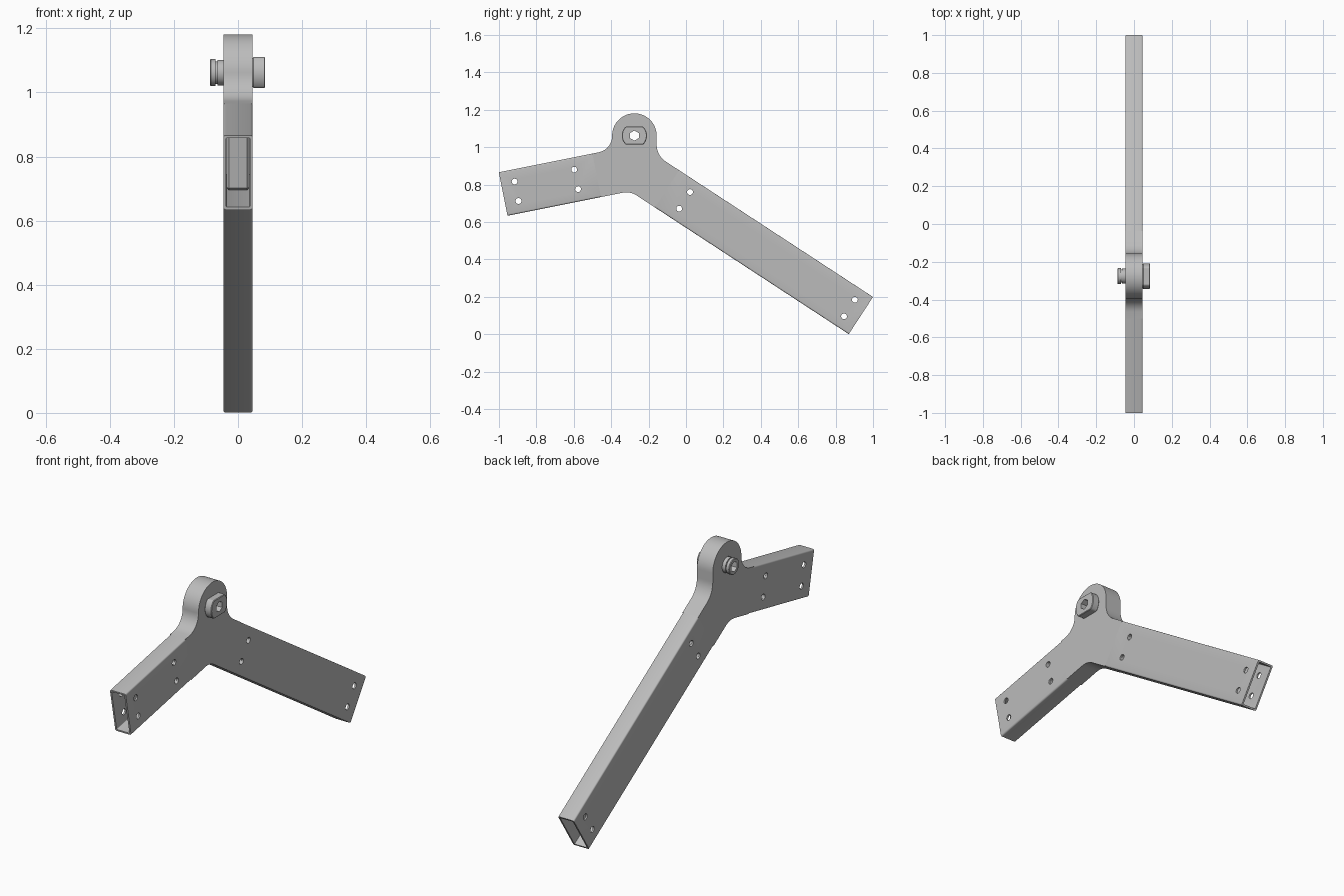
import bpy, bmesh, math
from mathutils import Vector

if "Cube" in bpy.data.objects:
    bpy.data.objects.remove(bpy.data.objects["Cube"], do_unlink=True)

HALF_T = 0.046        # half thickness along x
HALF_W = 0.1185       # half depth of each arm
WALL = 0.009
PIVOT = Vector((-0.276, 1.062))
HUB_R = 0.119

metal = bpy.data.materials.new("grey metal")
metal.use_nodes = True
GREY = (0.5, 0.5, 0.5, 1)
metal.diffuse_color = GREY
metal.node_tree.nodes["Principled BSDF"].inputs["Base Color"].default_value = GREY


def circle(r, n, start=0.0, center=Vector((0, 0))):
    return [center + r * Vector((math.cos(start + math.tau * i / n),
                                 math.sin(start + math.tau * i / n))) for i in range(n)]


def fillet(prev, corner, nxt, r, seg=10):
    """Points of an arc of radius r rounding a corner."""
    a, b = (prev - corner).normalized(), (nxt - corner).normalized()
    half = a.angle(b) / 2
    t = r / math.tan(half)
    center = corner + (a + b).normalized() * (r / math.sin(half))
    s, e = corner + a * t - center, corner + b * t - center
    out = []
    for i in range(seg + 1):
        k = i / seg
        th = s.angle(e)
        out.append(center + (s * math.sin((1 - k) * th) + e * math.sin(k * th)) / math.sin(th))
    return out


def rounded_rect(hx, hy, r):
    c = [Vector(p) for p in ((hx, hy), (-hx, hy), (-hx, -hy), (hx, -hy))]
    return [p for i in range(4) for p in fillet(c[i - 1], c[i], c[(i + 1) % 4], r, 4)]


def finish(name, bm):
    bmesh.ops.recalc_face_normals(bm, faces=bm.faces)
    me = bpy.data.meshes.new(name)
    bm.to_mesh(me)
    bm.free()
    me.materials.append(metal)
    ob = bpy.data.objects.new(name, me)
    bpy.context.collection.objects.link(ob)
    return ob


def loft(name, rings, closed=False):
    """Skin a list of rings; cap both ends, or join last to first."""
    bm = bmesh.new()
    vs = [[bm.verts.new(p) for p in ring] for ring in rings]
    n = len(vs[0])
    for k in range(len(vs) if closed else len(vs) - 1):
        a, b = vs[k], vs[(k + 1) % len(vs)]
        for i in range(n):
            j = (i + 1) % n
            bm.faces.new((a[i], a[j], b[j], b[i]))
    if not closed:
        bm.faces.new(vs[0])
        bm.faces.new(vs[-1])
    return finish(name, bm)


def prism(name, pts, x0, x1):
    return loft(name, [[(x, p.x, p.y) for p in pts] for x in (x0, x1)])


def apply(ob, mod):
    bpy.ops.object.select_all(action='DESELECT')
    bpy.context.view_layer.objects.active = ob
    ob.select_set(True)
    bpy.ops.object.modifier_apply(modifier=mod.name)


def chamfer(ob, width):
    m = ob.modifiers.new("chamfer", 'BEVEL')
    m.width, m.segments, m.limit_method = width, 1, 'ANGLE'
    apply(ob, m)


def cut(ob, outline):
    """Cut an outline in the side plane right through an object."""
    cutter = prism("cutter", outline, -0.2, 0.2)
    cutter.hide_render = True
    m = ob.modifiers.new("cut", 'BOOLEAN')
    m.operation, m.solver, m.object = 'DIFFERENCE', 'EXACT', cutter
    apply(ob, m)
    bpy.data.objects.remove(cutter, do_unlink=True)


def smooth(ob):
    bpy.ops.object.select_all(action='DESELECT')
    bpy.context.view_layer.objects.active = ob
    ob.select_set(True)
    bpy.ops.object.shade_smooth_by_angle(angle=math.radians(30))


parts = []


def arm(name, end, direction, length):
    """Hollow tube with a plug in its inner end; returns the seam's top and bottom corners."""
    u = Vector(direction).normalized()
    n = Vector((-u.y, u.x))
    if n.y < 0:
        n = -n
    end = Vector(end)
    seam = end - u * length

    def ring(section, base):
        return [(p.x, *(base + n * p.y)) for p in section]

    outer = rounded_rect(HALF_T, HALF_W, 0.008)
    inner = rounded_rect(HALF_T - WALL, HALF_W - WALL, 0.003)
    tube = loft(name + "_tube", [ring(outer, seam), ring(outer, end),
                                 ring(inner, end), ring(inner, seam)], closed=True)
    hx, hn = HALF_T - WALL - 0.0005, HALF_W - WALL - 0.0005
    rect = [Vector(p) for p in ((hx, hn), (-hx, hn), (-hx, -hn), (hx, -hn))]
    plug = loft(name + "_plug", [ring(rect, seam - u * 0.02), ring(rect, seam + u * 0.25)])
    chamfer(plug, 0.008)
    # Pairs of fixing holes near both ends
    for side in (-1, 1):
        for base in (end - u * 0.073, seam + u * 0.112):
            hole = circle(0.0155, 20, 0, base + n * side * 0.053)
            cut(tube, hole)
            if base != end - u * 0.073:
                cut(plug, hole)
    parts.extend((tube, plug))
    return seam + n * HALF_W, seam - n * HALF_W, u


def meet(p, u, q, v):
    """Where two lines cross."""
    d = q - p
    return p + u * ((d.x * v.y - d.y * v.x) / (u.x * v.y - u.y * v.x))


f_top, f_bot, fu = arm("front_arm", (-0.9775, 0.75), (-0.981, -0.196), 0.51)
b_top, b_bot, bu = arm("rear_arm", (0.935, 0.1), (0.837, -0.547), 1.238)

# Hub: round eye blended into the two arms
up = Vector((0, 1))
eye_f, eye_b = PIVOT - Vector((HUB_R, 0)), PIVOT + Vector((HUB_R, 0))
c_front = meet(f_top, fu, eye_f, up)
c_back = meet(b_top, bu, eye_b, up)
c_under = meet(f_bot, fu, b_bot, bu)
outline = [f_bot] + fillet(f_bot, c_under, b_bot, 0.1) + [b_bot, b_top]
outline += fillet(b_top, c_back, eye_b, 0.11)
outline += [PIVOT + HUB_R * Vector((math.cos(a), math.sin(a)))
            for a in (math.pi * i / 32 for i in range(33))]
outline += fillet(eye_f, c_front, f_top, 0.088) + [f_top]
hub = prism("hub", outline, -HALF_T, HALF_T)
cut(hub, circle(0.041, 40, 0, PIVOT))

# Bushing flange with two flats
flats = [Vector((p.x, max(-0.048, min(0.048, p.y)))) + PIVOT for p in circle(0.067, 64)]
flange = prism("bushing_flange", flats, HALF_T, 0.085)
chamfer(flange, 0.003)

# Bushing sleeve with a retaining groove
steps = [(0.05, 0.04), (-0.064, 0.04), (-0.064, 0.035), (-0.070, 0.035), (-0.070, 0.042),
         (-0.085, 0.042), (-0.088, 0.039)]
sleeve = loft("bushing_sleeve", [[(x, p.x, p.y) for p in circle(r, 40, 0, PIVOT)]
                                 for x, r in steps])

# Hexagonal bore
for ob in (flange, sleeve):
    cut(ob, circle(0.027, 6, math.pi / 6, PIVOT))

parts.extend((hub, flange, sleeve))
for ob in parts:
    smooth(ob)
